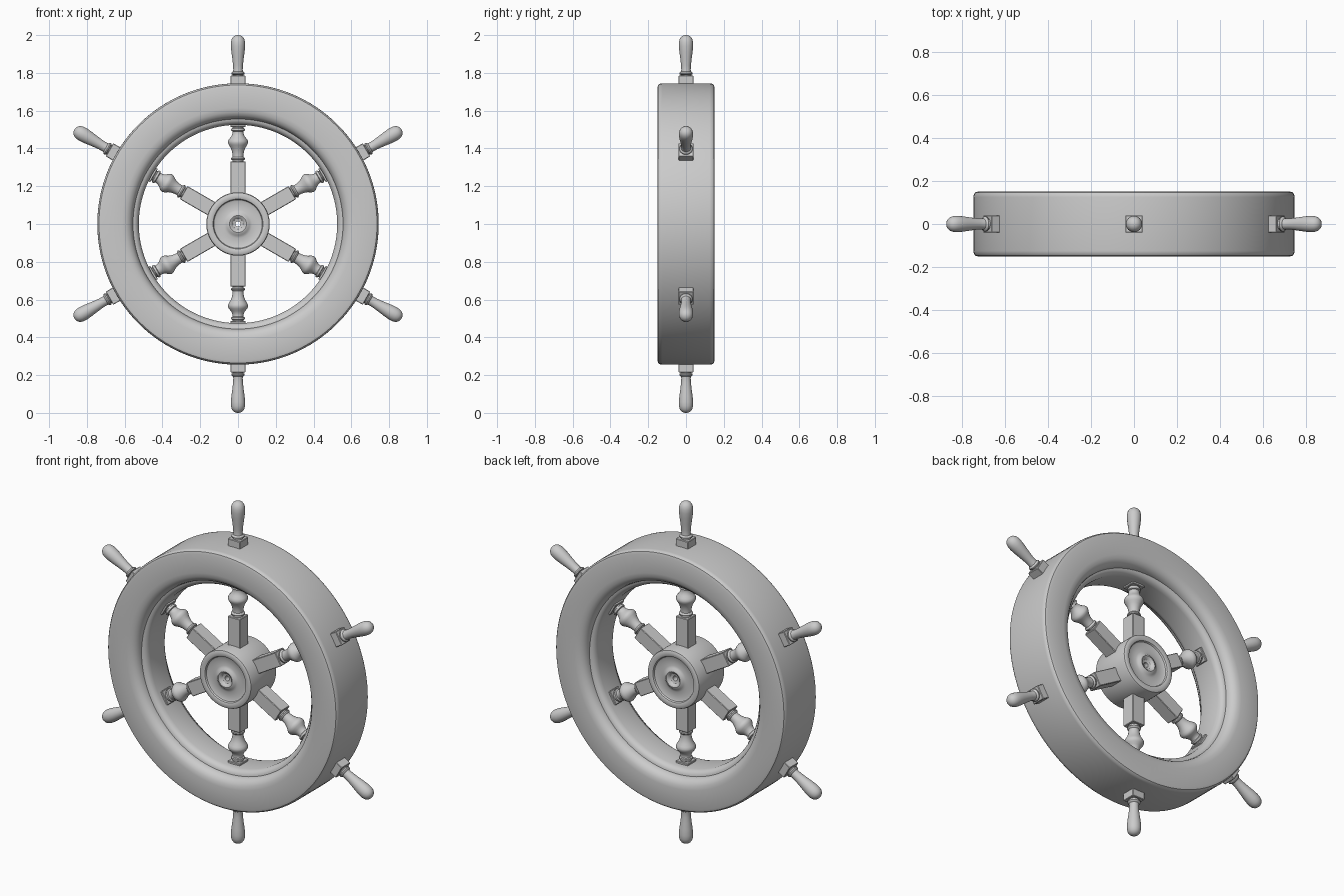
import bpy, bmesh, math
from mathutils import Matrix, Vector

if "Cube" in bpy.data.objects:
    bpy.data.objects.remove(bpy.data.objects["Cube"])

CENTRE = Vector((0, 0, 1.0))


def lathe(bm, profile, steps, closed=False):
    """Spin (radius, height) points round local z; open profiles get end caps."""
    rings = []
    for r, h in profile:
        rings.append([bm.verts.new((r * math.cos(2 * math.pi * i / steps),
                                    r * math.sin(2 * math.pi * i / steps), h))
                      for i in range(steps)])
    pairs = list(zip(rings, rings[1:]))
    if closed:
        pairs.append((rings[-1], rings[0]))
    for a, b in pairs:
        for i in range(steps):
            j = (i + 1) % steps
            bm.faces.new((a[i], a[j], b[j], b[i]))
    if not closed:
        bm.faces.new(rings[0][::-1])
        bm.faces.new(rings[-1])


def square_bar(bm, half, z0, z1):
    """Square post along z with slightly softened edges."""
    m = Matrix.Translation((0, 0, (z0 + z1) / 2)) @ Matrix.Diagonal((2 * half, 2 * half, z1 - z0, 1))
    verts = bmesh.ops.create_cube(bm, size=1, matrix=m)["verts"]
    edges = list({e for v in verts for e in v.link_edges})
    bmesh.ops.bevel(bm, geom=edges, offset=0.003, segments=1, affect='EDGES')


def finish(bm, name, angle=35):
    bmesh.ops.recalc_face_normals(bm, faces=bm.faces[:])
    mesh = bpy.data.meshes.new(name)
    bm.to_mesh(mesh)
    bm.free()
    obj = bpy.data.objects.new(name, mesh)
    bpy.context.collection.objects.link(obj)
    bpy.ops.object.select_all(action='DESELECT')
    obj.select_set(True)
    bpy.context.view_layer.objects.active = obj
    bpy.ops.object.shade_smooth_by_angle(angle=math.radians(angle))
    return obj


def mirrored_ring(name, half_profile, steps):
    """Closed ring, symmetric front to back, with its axis along y."""
    bm = bmesh.new()
    lathe(bm, half_profile + [(r, -h) for r, h in reversed(half_profile)], steps, closed=True)
    obj = finish(bm, name)
    obj.location = CENTRE
    obj.rotation_euler = (math.pi / 2, 0, 0)
    return obj


# Rim: rounded outer corners, moulded inner lip
mirrored_ring("rim", [
    (0.745, 0.125), (0.743, 0.138), (0.736, 0.147), (0.722, 0.151),
    (0.615, 0.151), (0.592, 0.147), (0.574, 0.137), (0.562, 0.122), (0.557, 0.106),
    (0.556, 0.097), (0.547, 0.095), (0.537, 0.089), (0.529, 0.078), (0.525, 0.062)], 128)

# Hub: dished faces with a centre boss and a through hole
mirrored_ring("hub", [
    (0.168, 0.108), (0.165, 0.116), (0.157, 0.120),
    (0.138, 0.120), (0.132, 0.117), (0.128, 0.108), (0.120, 0.104),
    (0.075, 0.104), (0.062, 0.108), (0.054, 0.116), (0.045, 0.118),
    (0.036, 0.114), (0.028, 0.104), (0.014, 0.100)], 64)

# Spoke: square bar, turned baluster, square block through the rim, turned handle
bm = bmesh.new()
square_bar(bm, 0.04, 0.10, 0.332)
lathe(bm, [(0.030, 0.325), (0.030, 0.338), (0.036, 0.341), (0.037, 0.347), (0.034, 0.352),
           (0.029, 0.356), (0.029, 0.366), (0.032, 0.385), (0.039, 0.404),
           (0.048, 0.418), (0.053, 0.429), (0.053, 0.438), (0.048, 0.449),
           (0.038, 0.460), (0.031, 0.473), (0.028, 0.487), (0.029, 0.491),
           (0.036, 0.494), (0.037, 0.500), (0.035, 0.505), (0.030, 0.508), (0.030, 0.525)], 32)
square_bar(bm, 0.04, 0.513, 0.786)
lathe(bm, [(0.029, 0.78), (0.029, 0.790), (0.034, 0.793), (0.035, 0.799), (0.032, 0.804),
           (0.026, 0.808), (0.025, 0.818), (0.026, 0.840), (0.030, 0.875),
           (0.035, 0.912), (0.038, 0.942), (0.0375, 0.963), (0.033, 0.980),
           (0.024, 0.992), (0.013, 0.998), (0.003, 1.0)], 32)
spoke = finish(bm, "spoke_1")
spoke.location = CENTRE

# Repeat the spoke every 60 degrees
for i in range(1, 6):
    copy = spoke.copy()
    copy.name = f"spoke_{i + 1}"
    copy.rotation_euler = (0, i * math.pi / 3, 0)
    bpy.context.collection.objects.link(copy)
